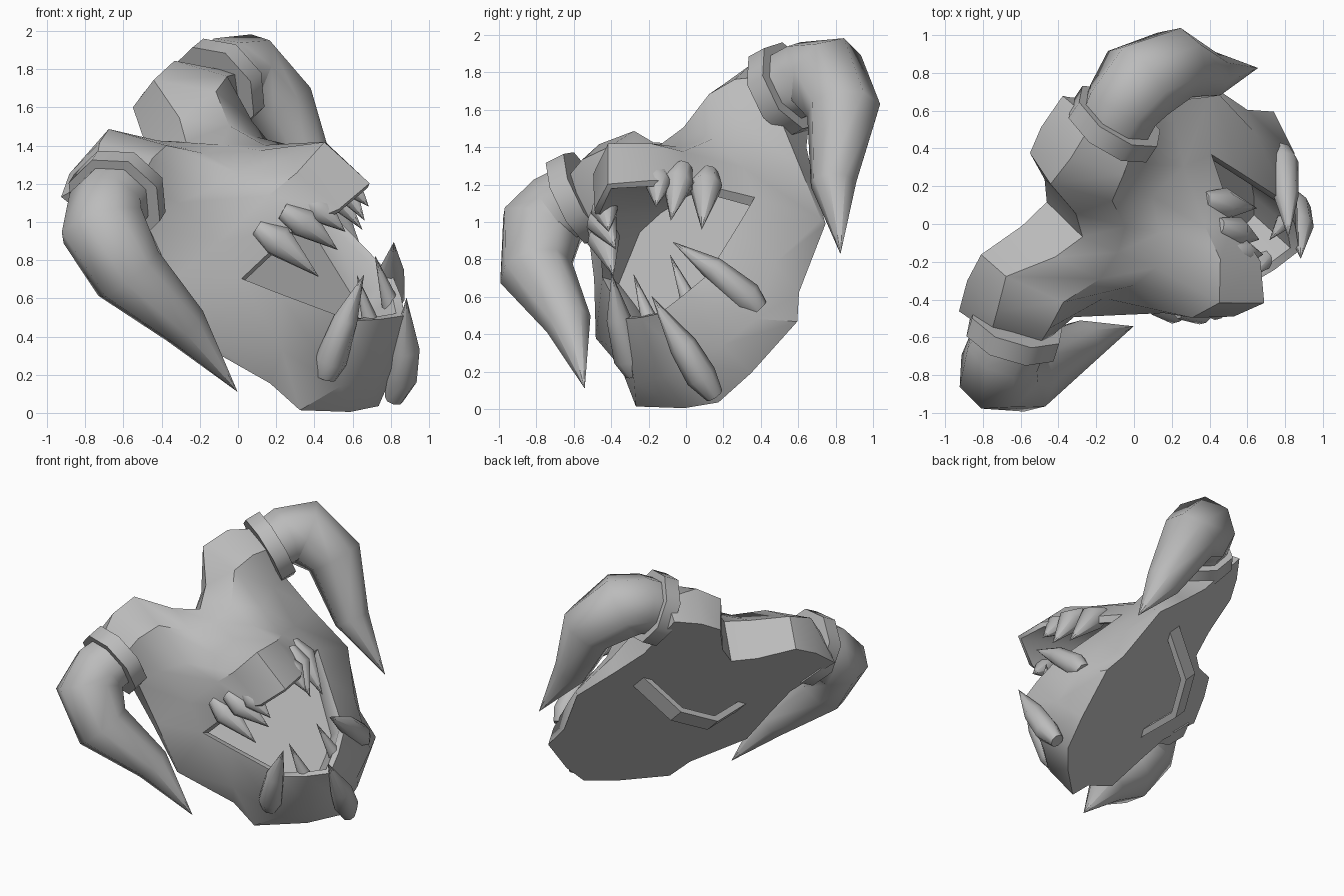
import bpy, bmesh, math
from mathutils import Vector, Matrix

cube = bpy.data.objects.get("Cube")
if cube:
    bpy.data.objects.remove(cube, do_unlink=True)

# Single stone-grey material
grey = bpy.data.materials.new("stone_grey")
grey.use_nodes = True
COLOUR = (0.5, 0.5, 0.5, 1)
grey.diffuse_color = COLOUR
grey.node_tree.nodes["Principled BSDF"].inputs["Base Color"].default_value = COLOUR

# Mask frame: side (x), up (y) and face (z) axes, tilted in the world
side = Vector((.393, .816, .429)).normalized()
face = Vector((.589, -.583, .559))
face = (face - side * face.dot(side)).normalized()
up = face.cross(side)
TILT = Matrix((side, up, face)).transposed().to_4x4()
TILT.translation = side * .445 + face * .355


def finish(bm, name, angle=50):
    bmesh.ops.remove_doubles(bm, verts=bm.verts, dist=.0005)
    bmesh.ops.recalc_face_normals(bm, faces=bm.faces)
    mesh = bpy.data.meshes.new(name)
    bm.to_mesh(mesh)
    bm.free()
    mesh.transform(TILT)
    mesh.materials.append(grey)
    obj = bpy.data.objects.new(name, mesh)
    bpy.context.collection.objects.link(obj)
    bpy.ops.object.select_all(action='DESELECT')
    obj.select_set(True)
    bpy.context.view_layer.objects.active = obj
    bpy.ops.object.shade_smooth_by_angle(angle=math.radians(angle))


def tube(name, path, ref, sign=1, sides=8):
    """Tapered tube through (side, up, face, radius) points."""
    bm = bmesh.new()
    pts = [Vector((p[0] * sign, p[1], p[2])) for p in path]
    rings = []
    for i, p in enumerate(pts):
        t = (pts[min(i + 1, len(pts) - 1)] - pts[max(i - 1, 0)]).normalized()
        a = t.cross(Vector(ref)).normalized()
        b = t.cross(a)
        r = max(path[i][3], .001)
        rings.append([bm.verts.new(p + r * (a * math.cos(w) + b * math.sin(w)))
                      for w in (math.tau * (k + .5) / sides for k in range(sides))])
    for r0, r1 in zip(rings, rings[1:]):
        for k in range(sides):
            n = (k + 1) % sides
            bm.faces.new((r0[k], r0[n], r1[n], r1[k]))
    bm.faces.new(rings[0])
    bm.faces.new(rings[-1])
    finish(bm, name)


def pair(name, path, ref):
    for label, sign in (("left_", 1), ("right_", -1)):
        tube(label + name, path, ref, sign)


def mirrored(half):
    return [(-l, u, f) for l, u, f in half[:0:-1]] + list(half)


# Head: half rows from centre to edge, from the crown down to the upper lip
upper = [
    [(0, 1.2, 0), (.15, 1.3, 0), (.33, 1.51, 0), (.5, 1.52, 0), (.7, 1.47, 0)],
    [(0, 1.2, .32), (.14, 1.31, .3), (.3, 1.54, .24), (.5, 1.53, .28), (.69, 1.42, .22)],
    [(0, 1.06, .47), (.17, 1.1, .47), (.33, 1.27, .45), (.5, 1.28, .45), (.67, 1.24, .4)],
    [(0, .9, .62), (.17, .9, .54), (.33, .95, .43), (.5, 1.02, .36), (.64, 1.04, .22)],
    [(0, .7, .95), (.19, .69, .82), (.28, .71, .65), (.46, .72, .35), (.68, .75, .12)],
    [(0, .38, .97), (.18, .4, .84), (.29, .49, .64), (.5, .5, .31), (.74, .4, .04)],
]
# Lower jaw: lip, middle of the chin, back edge
lower = [
    [(0, -.25, .53), (.14, -.17, .5), (.27, -.07, .46), (.42, .3, .36), (.5, .5, .31)],
    [(0, -.41, .26), (.2, -.37, .23), (.4, -.27, .2), (.53, .08, .19), (.74, .4, .04)],
    [(0, -.5, 0), (.22, -.41, 0), (.53, -.21, 0), (.55, 0, 0), (.74, .4, 0)],
]
bm = bmesh.new()
for block in (upper, lower):
    rows = [[bm.verts.new(p) for p in mirrored(half)] for half in block]
    for a, b in zip(rows, rows[1:]):
        for k in range(len(a) - 1):
            bm.faces.new((a[k], a[k + 1], b[k + 1], b[k]))

# Side walls and flat back
edge = [row[4] for row in upper]
for s in (1, -1):
    wall = [bm.verts.new((l * s, u, f)) for l, u, f in edge]
    foot = [wall[0]] + [bm.verts.new((l * s, u, 0)) for l, u, f in edge[1:]]
    for k in range(len(wall) - 1):
        quad = (wall[k], wall[k + 1], foot[k + 1], foot[k])
        bm.faces.new(quad if k else quad[:3])
half_back = upper[0] + [(l, u, 0) for l, u, f in edge[1:-1]] + lower[2][::-1]
left_back = [bm.verts.new(p) for p in half_back]
right_back = [bm.verts.new((-l, u, f)) for l, u, f in half_back[1:-1]]
bm.faces.new(left_back + right_back[::-1])

# Mouth: a narrow lip ledge, then a hollow reaching up behind the snout
mouth = mirrored(upper[5][:4]) + mirrored(lower[0][:4])[::-1]
ledge = [(l * .92, .25 + (u - .25) * .92, f - .03) for l, u, f in mouth]
palate = mirrored([(0, .9, .2), (.18, .88, .2), (.32, .82, .2), (.47, .52, .2)])
floor = palate + [(l * .88, .25 + (u - .25) * .88, .2) for l, u, f in mouth[len(palate):]]
rings = [[bm.verts.new(p) for p in ring] for ring in (mouth, ledge, floor)]
for a, b in zip(rings, rings[1:]):
    for k in range(len(a)):
        n = (k + 1) % len(a)
        bm.faces.new((a[k], a[n], b[n], b[k]))
bm.faces.new(rings[-1])
finish(bm, "head", 42)

# Strap standing off the back
bm = bmesh.new()
outer = mirrored([(0, .66, -.21), (.16, .66, -.21), (.46, .66, .01)])
inner = mirrored([(0, .66, -.17), (.14, .66, -.17), (.39, .66, .01)])
a, b = ([bm.verts.new(p) for p in line] for line in (outer, inner))
faces = [bm.faces.new((a[k], a[k + 1], b[k + 1], b[k])) for k in range(len(a) - 1)]
ext = bmesh.ops.extrude_face_region(bm, geom=faces)
bmesh.ops.translate(bm, vec=(0, .12, 0),
                    verts=[v for v in ext["geom"] if isinstance(v, bmesh.types.BMVert)])
finish(bm, "back_strap", 30)

# Horns and their collars
FACE, SIDE = (0, 0, 1), (1, 0, 0)
pair("horn_collar", [(.62, 1.27, .23, .26), (.73, 1.26, .24, .26)], FACE)
pair("horn", [(.68, 1.27, .24, .2), (.8, 1.27, .235, .21), (.93, 1.22, .22, .235),
              (1.01, .95, .18, .2), (.87, .54, .1, .125), (.84, .1, .02, 0)], FACE)

# Lower tusks
pair("side_tusk", [(.4, -.18, .18, .06), (.385, -.14, .26, .085),
                   (.31, -.04, .46, .065), (.2, .06, .67, 0)], SIDE)
tube("chin_tusk", [(.03, -.53, .08, .05), (.03, -.48, .2, .085),
                   (.03, -.38, .36, .075), (.01, -.19, .61, 0)], SIDE)
pair("small_lower_tooth", [(.13, -.17, .42, .05), (.12, .08, .58, 0)], SIDE)

# Upper teeth
pair("rear_fang", [(.34, .63, .5, .05), (.335, .51, .53, .09), (.29, .22, .52, 0)], SIDE)
pair("middle_fang", [(.27, .6, .64, .05), (.25, .48, .67, .085), (.18, .25, .65, 0)], SIDE)
pair("front_fang", [(.18, .56, .73, .04), (.175, .46, .75, .075), (.155, .29, .75, 0)], SIDE)
